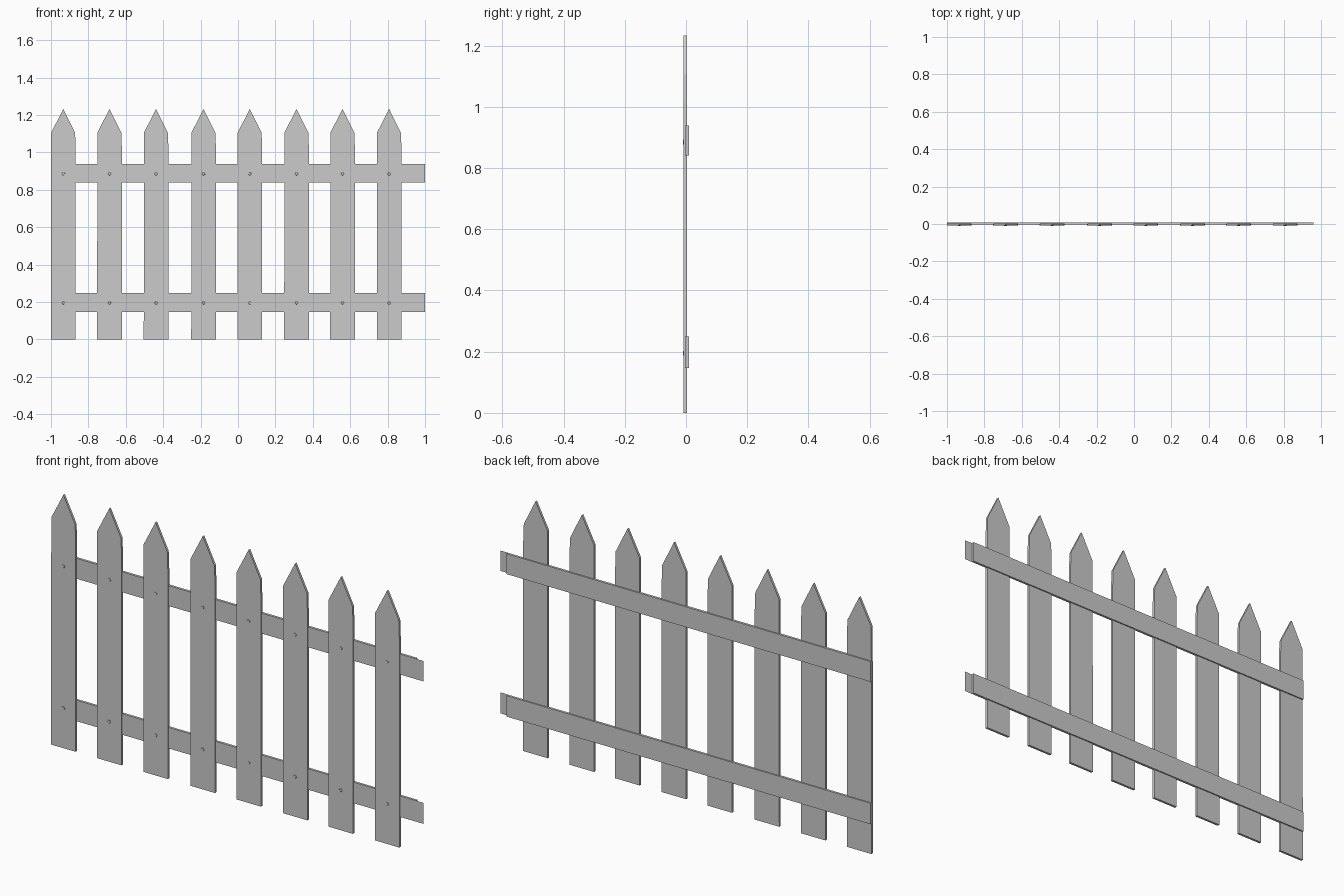
import bpy, bmesh, math
from mathutils import Matrix

if "Cube" in bpy.data.objects:
    bpy.data.objects.remove(bpy.data.objects["Cube"])


def finish(name, bm):
    bmesh.ops.recalc_face_normals(bm, faces=bm.faces)
    mesh = bpy.data.meshes.new(name)
    bm.to_mesh(mesh)
    bm.free()
    obj = bpy.data.objects.new(name, mesh)
    bpy.context.collection.objects.link(obj)
    return obj


def slab(name, profile, y0, y1):
    """Extrude an x-z outline from y0 to y1."""
    bm = bmesh.new()
    face = bm.faces.new([bm.verts.new((x, y0, z)) for x, z in profile])
    ext = bmesh.ops.extrude_face_region(bm, geom=[face], use_keep_orig=True)
    verts = [g for g in ext["geom"] if isinstance(g, bmesh.types.BMVert)]
    bmesh.ops.translate(bm, verts=verts, vec=(0, y1 - y0, 0))
    return finish(name, bm)


PICKET_FRONT, PICKET_BACK = -0.0085, 0.003
RAIL_FRONT, RAIL_BACK = -0.003, 0.009
picket_x = [-0.934, -0.687, -0.438, -0.184, 0.063, 0.313, 0.559, 0.808]
rails = [("lower_rail", 0.147, 0.249), ("upper_rail", 0.840, 0.939)]

# Pointed pickets, narrowing slightly below the point
for i, x in enumerate(picket_x):
    h = 0.066
    outline = [(x - h, 0), (x + h, 0), (x + h, 1.02), (x + h - 0.003, 1.105),
               (x, 1.232), (x - h + 0.001, 1.105)]
    slab(f"picket_{i + 1}", outline, PICKET_FRONT, PICKET_BACK)

# Rails: solid board plus a thin front skin that runs on to the next panel
for name, z0, z1 in rails:
    slab(name, [(-1, z0), (0.96, z0), (0.96, z1), (-1, z1)], RAIL_FRONT, RAIL_BACK)
    bm = bmesh.new()
    bm.faces.new([bm.verts.new((px, RAIL_FRONT, pz)) for px, pz in
                  [(0.96, z0), (1.0, z0), (1.0, z1), (0.96, z1)]])
    finish(name + "_end_tab", bm)

# Nail heads on the picket fronts
for i, x in enumerate(picket_x):
    for label, z in (("lower", 0.195), ("upper", 0.885)):
        bm = bmesh.new()
        mat = Matrix.Translation((x, -0.0088, z)) @ Matrix.Rotation(math.pi / 2, 4, "X")
        bmesh.ops.create_cone(bm, cap_ends=True, segments=8, radius1=0.009,
                              radius2=0.007, depth=0.003, matrix=mat)
        finish(f"{label}_nail_{i + 1}", bm)
